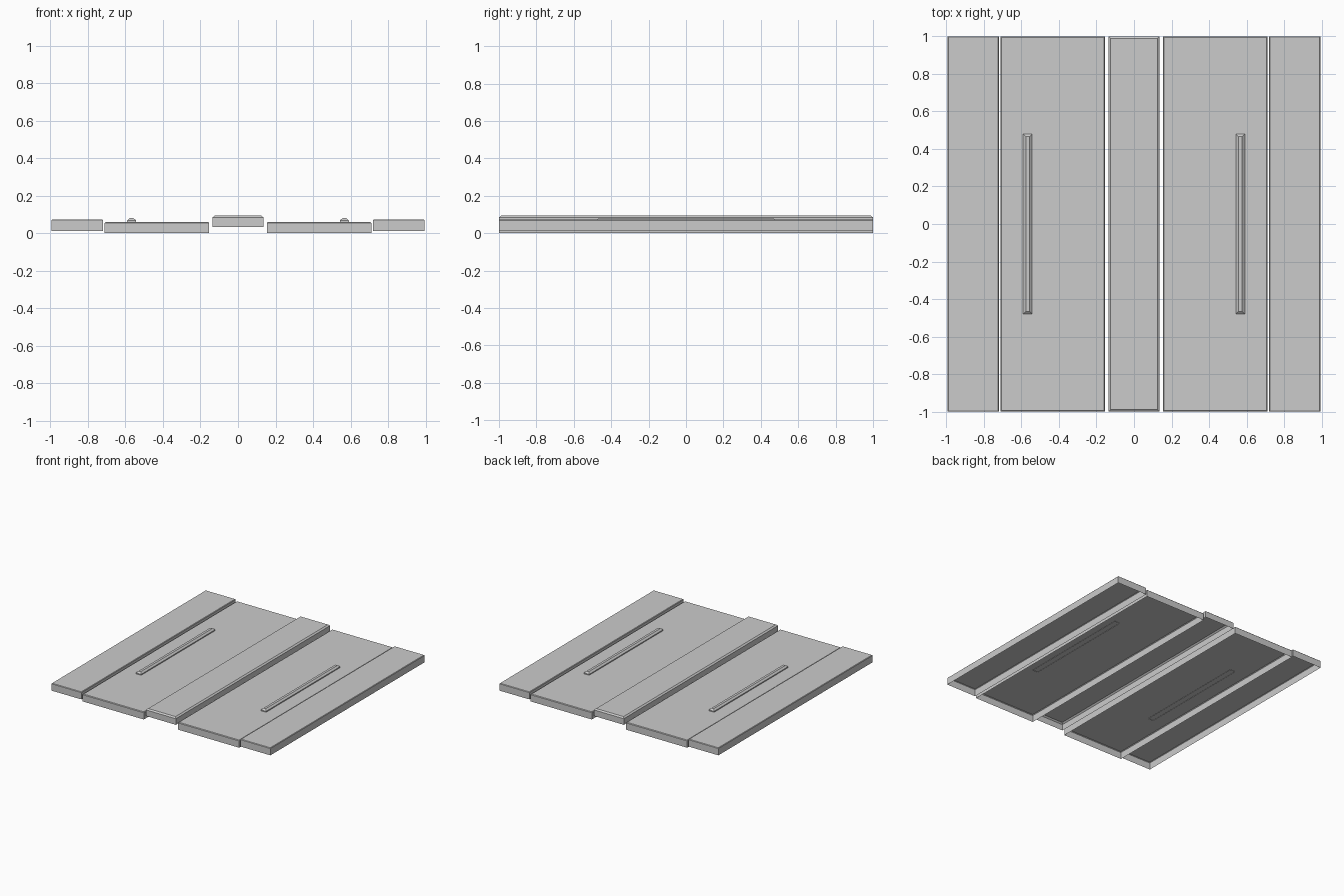
import bpy, bmesh

if "Cube" in bpy.data.objects:
    bpy.data.objects.remove(bpy.data.objects["Cube"])


def open_shell(name, x0, x1, half_y, z0, z1, bevel, drop, mirrored=True):
    """Box with chamfered top edges and no underside."""
    cx, hx = (x0 + x1) / 2, (x1 - x0) / 2
    bm = bmesh.new()
    loops = []
    for inset, z in ((0, z0), (0, z1 - drop), (bevel, z1)):
        a, b = hx - inset, half_y - inset
        loops.append([bm.verts.new((cx + sx * a, sy * b, z))
                      for sx, sy in ((-1, -1), (1, -1), (1, 1), (-1, 1))])
    for low, high in zip(loops, loops[1:]):
        for i in range(4):
            j = (i + 1) % 4
            bm.faces.new((low[i], low[j], high[j], high[i]))
    bm.faces.new(loops[-1])
    mesh = bpy.data.meshes.new(name)
    bm.to_mesh(mesh)
    bm.free()
    obj = bpy.data.objects.new(name, mesh)
    bpy.context.collection.objects.link(obj)
    if mirrored:
        mod = obj.modifiers.new("mirror", 'MIRROR')
        mod.use_mirror_merge = False
    return obj


# Raised centre strip
open_shell("centre_panel", -0.136, 0.136, 1.0, 0.034, 0.094, 0.012, 0.01, mirrored=False)
# Wide low panels on both sides
open_shell("main_panels", 0.155, 0.711, 1.0, 0.0, 0.06, 0.005, 0.005)
# Outer border panels
open_shell("border_panels", 0.721, 0.994, 1.0, 0.013, 0.073, 0.004, 0.004)
# Slim raised handles on the wide panels
open_shell("handle_bars", 0.543, 0.591, 0.48, 0.058, 0.08, 0.014, 0.012)
